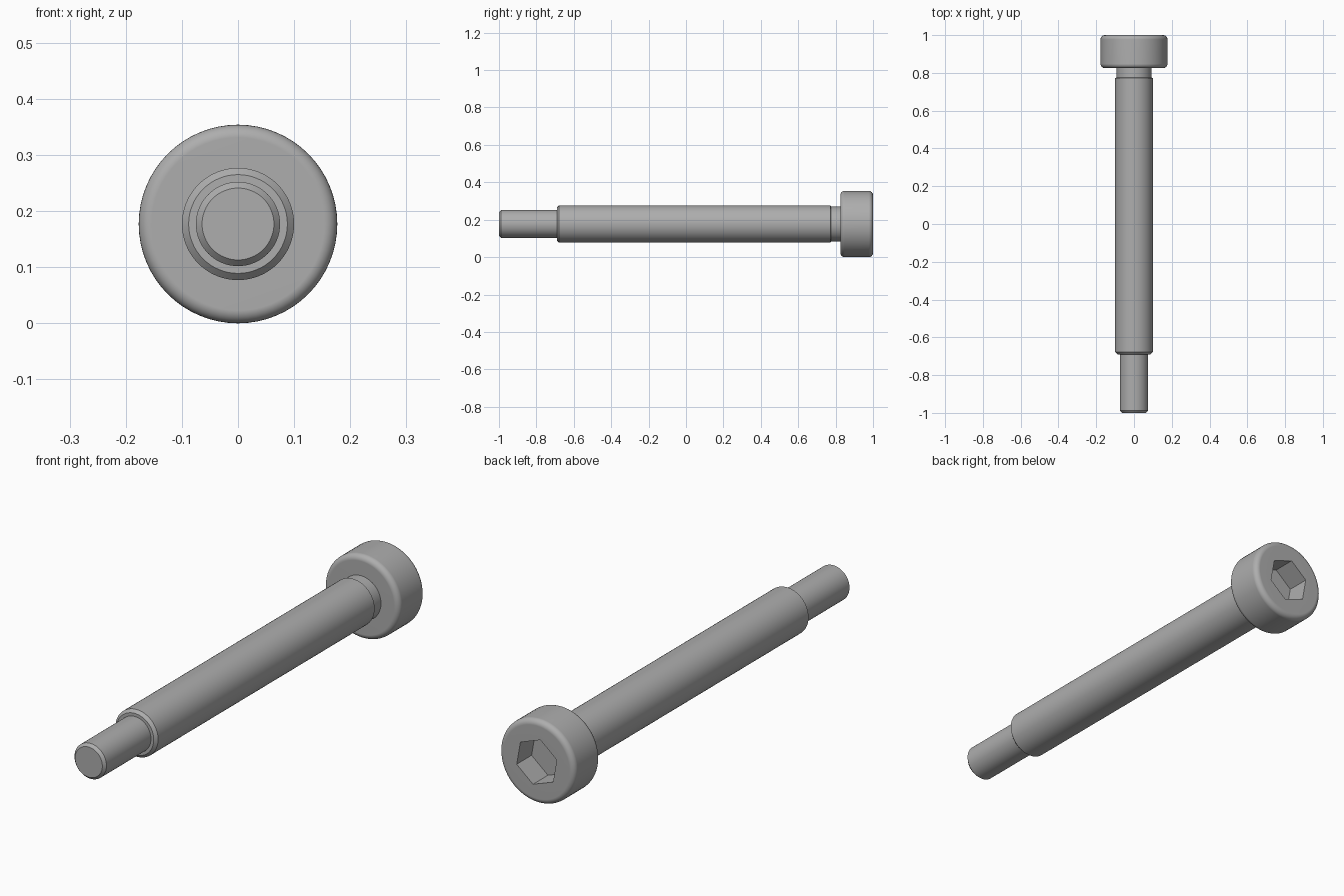
import bpy, bmesh, math
from mathutils import Matrix

cube = bpy.data.objects.get("Cube")
if cube:
    bpy.data.objects.remove(cube, do_unlink=True)

SEGMENTS = 64
HEAD_R = 0.177
AXIS_Z = HEAD_R

# Plain steel grey
steel = bpy.data.materials.new("steel_grey")
steel.use_nodes = True
colour = (0.42, 0.42, 0.42, 1)
steel.diffuse_color = colour
steel.node_tree.nodes["Principled BSDF"].inputs["Base Color"].default_value = colour


def add_object(name, bm):
    """Turn a bmesh into a linked object lying on the bolt axis."""
    bmesh.ops.recalc_face_normals(bm, faces=bm.faces)
    mesh = bpy.data.meshes.new(name)
    bm.to_mesh(mesh)
    bm.free()
    mesh.materials.append(steel)
    obj = bpy.data.objects.new(name, mesh)
    obj.location.z = AXIS_Z
    bpy.context.collection.objects.link(obj)
    return obj


def lathe(name, profile):
    """Revolve (radius, y) points around the y axis."""
    bm = bmesh.new()
    verts = [bm.verts.new((r, y, 0)) for r, y in profile]
    edges = [bm.edges.new(pair) for pair in zip(verts, verts[1:])]
    bmesh.ops.spin(bm, geom=verts + edges, cent=(0, 0, 0), axis=(0, 1, 0),
                   angle=2 * math.pi, steps=SEGMENTS)
    bmesh.ops.remove_doubles(bm, verts=bm.verts, dist=0.0001)
    return add_object(name, bm)


def select_only(obj):
    bpy.ops.object.select_all(action="DESELECT")
    obj.select_set(True)
    bpy.context.view_layer.objects.active = obj


def fillet(radius, y, size, start):
    """Quarter-round corner points, centred at (radius, y)."""
    angles = [math.radians(start + 15 * i) for i in range(7)]
    return [(radius + size * math.cos(a), y + size * math.sin(a)) for a in angles]


# Shank: chamfered tip, chamfered shoulder and narrower neck
shank = lathe("shank", [
    (0, -1), (0.064, -1), (0.075, -0.988), (0.075, -0.69),
    (0.088, -0.69), (0.1, -0.678), (0.1, 0.772),
    (0.093, 0.775), (0.093, 0.83), (0, 0.83)])

# Cylindrical head with rounded rims
size = 0.023
head = lathe("head", [(0, 0.825)]
             + fillet(HEAD_R - size, 0.825 + size, size, -90)
             + fillet(HEAD_R - size, 1 - size, size, 0)
             + [(0, 1)])

# Hexagonal socket cut into the back of the head
bm = bmesh.new()
bmesh.ops.create_cone(bm, cap_ends=True, segments=6, radius1=0.1, radius2=0.1,
                      depth=0.2)
spin = Matrix.Rotation(math.radians(-20), 4, "Y")
lay_down = Matrix.Rotation(math.radians(90), 4, "X")
turn = Matrix.Rotation(math.radians(90), 4, "Z")
bmesh.ops.transform(bm, verts=bm.verts, matrix=(
    Matrix.Translation((0, 1, 0)) @ spin.inverted() @ lay_down @ turn))
cutter = add_object("socket_cutter", bm)
cutter.hide_render = True
cut = head.modifiers.new("socket", "BOOLEAN")
cut.operation = "DIFFERENCE"
cut.solver = "EXACT"
cut.object = cutter
select_only(head)
bpy.ops.object.modifier_apply(modifier=cut.name)
bpy.data.objects.remove(cutter, do_unlink=True)

# Smooth round surfaces, crisp shoulders and flat end faces
for obj in (shank, head):
    select_only(obj)
    bpy.ops.object.shade_smooth_by_angle(angle=math.radians(30))
    weighted = obj.modifiers.new("flat_faces", "WEIGHTED_NORMAL")
    weighted.keep_sharp = True
